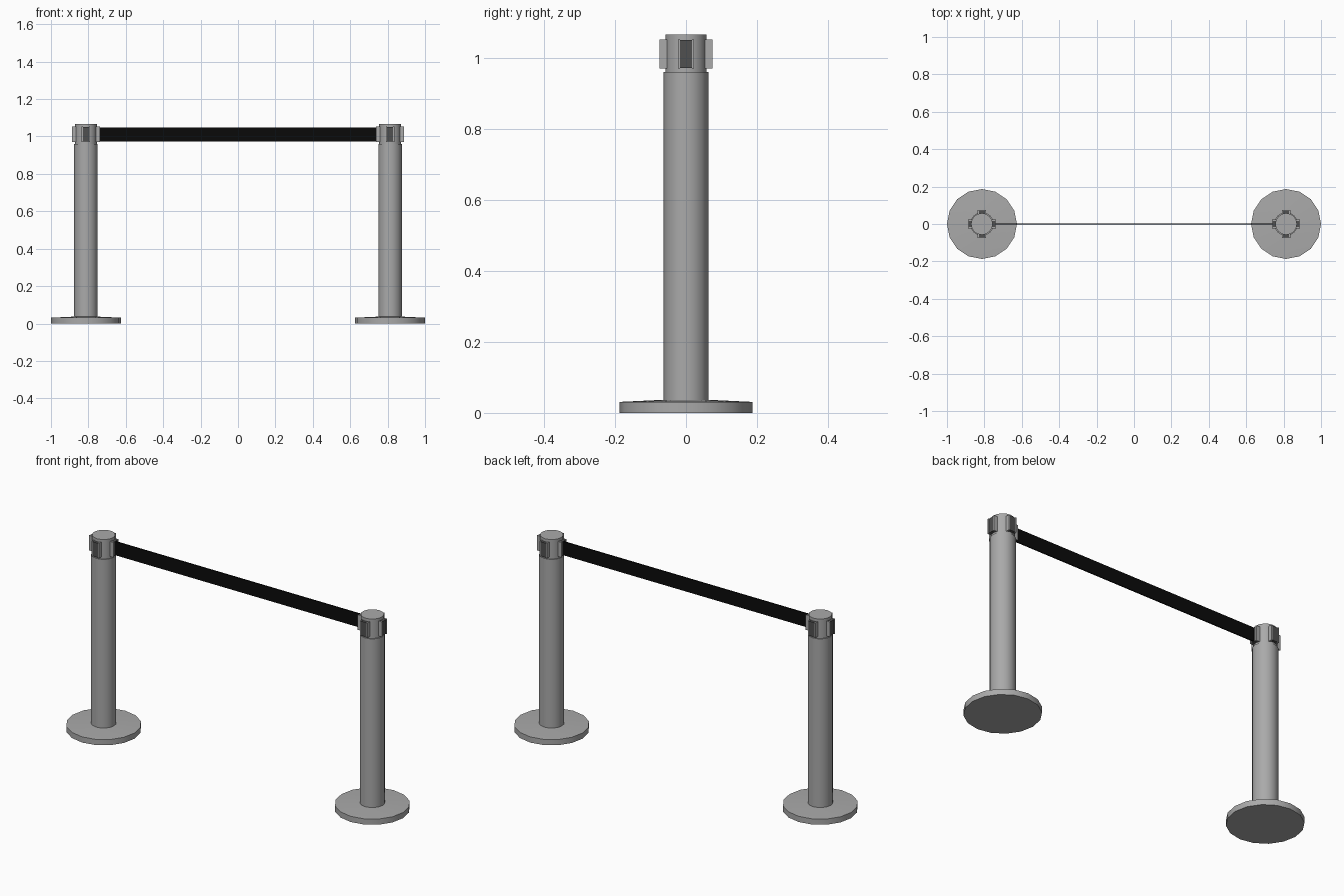
import bpy, bmesh, math
from mathutils import Matrix, Vector

if "Cube" in bpy.data.objects:
    bpy.data.objects.remove(bpy.data.objects["Cube"])


def material(name, rgb):
    m = bpy.data.materials.new(name)
    m.use_nodes = True
    m.diffuse_color = (*rgb, 1)
    m.node_tree.nodes["Principled BSDF"].inputs["Base Color"].default_value = (*rgb, 1)
    return m


GREY = material("brushed grey", (0.40, 0.40, 0.40))
DARK = material("dark grey plastic", (0.08, 0.08, 0.08))
BLACK = material("black webbing", (0.003, 0.003, 0.003))


def finish(bm, name, mat, smooth=False):
    bmesh.ops.recalc_face_normals(bm, faces=bm.faces)
    mesh = bpy.data.meshes.new(name)
    bm.to_mesh(mesh)
    bm.free()
    mesh.materials.append(mat)
    obj = bpy.data.objects.new(name, mesh)
    bpy.context.collection.objects.link(obj)
    if smooth:
        bpy.ops.object.select_all(action="DESELECT")
        obj.select_set(True)
        bpy.context.view_layer.objects.active = obj
        bpy.ops.object.shade_smooth_by_angle(angle=math.radians(30))
    return obj


def lathe(name, x, profile, mat, sides=16):
    """Closed turned part from (radius, height) pairs."""
    bm = bmesh.new()
    rings = [[bm.verts.new((x + r * math.cos(math.tau * i / sides),
                            r * math.sin(math.tau * i / sides), z))
              for i in range(sides)] for r, z in profile]
    for low, high in zip(rings, rings[1:]):
        for i in range(sides):
            j = (i + 1) % sides
            bm.faces.new((low[i], low[j], high[j], high[i]))
    bm.faces.new(rings[0])
    bm.faces.new(rings[-1])
    return finish(bm, name, mat, True)


def box(name, low, high, mat, transform=Matrix()):
    low, high = Vector(low), Vector(high)
    bm = bmesh.new()
    bmesh.ops.create_cube(bm, size=1)
    bmesh.ops.scale(bm, vec=high - low, verts=bm.verts)
    bmesh.ops.translate(bm, vec=(low + high) / 2, verts=bm.verts)
    bmesh.ops.transform(bm, matrix=transform, verts=bm.verts)
    return finish(bm, name, mat)


# Two identical posts, each with four belt clips around the head
POST_X = 0.813
for side, x in (("left", POST_X), ("right", -POST_X)):
    lathe(side + "_base", x, [(0.187, 0), (0.187, 0.031), (0.06, 0.037)], GREY)
    lathe(side + "_post", x, [(0.063, 0.03), (0.063, 0.96)], GREY)
    lathe(side + "_head", x, [(0.058, 0.95), (0.058, 1.066)], GREY)
    for k, facing in enumerate(("left", "back", "right", "front")):
        turn = Matrix.Translation((x, 0, 0)) @ Matrix.Rotation(k * math.pi / 2, 4, "Z")
        label = f"{side}_post_{facing}_clip"
        # Grey side rails with a dark slot plate between them
        for s in (-1, 1):
            y0, y1 = sorted((s * 0.017, s * 0.023))
            box(label + "_rail", (0.05, y0, 0.97), (0.074, y1, 1.052), GREY, turn)
        box(label + "_plate", (0.05, -0.017, 0.972), (0.072, 0.017, 1.05), DARK, turn)

# Flat belt stretched between the inner clips
box("belt", (-0.745, -0.003, 0.974), (0.745, 0.003, 1.049), BLACK)
